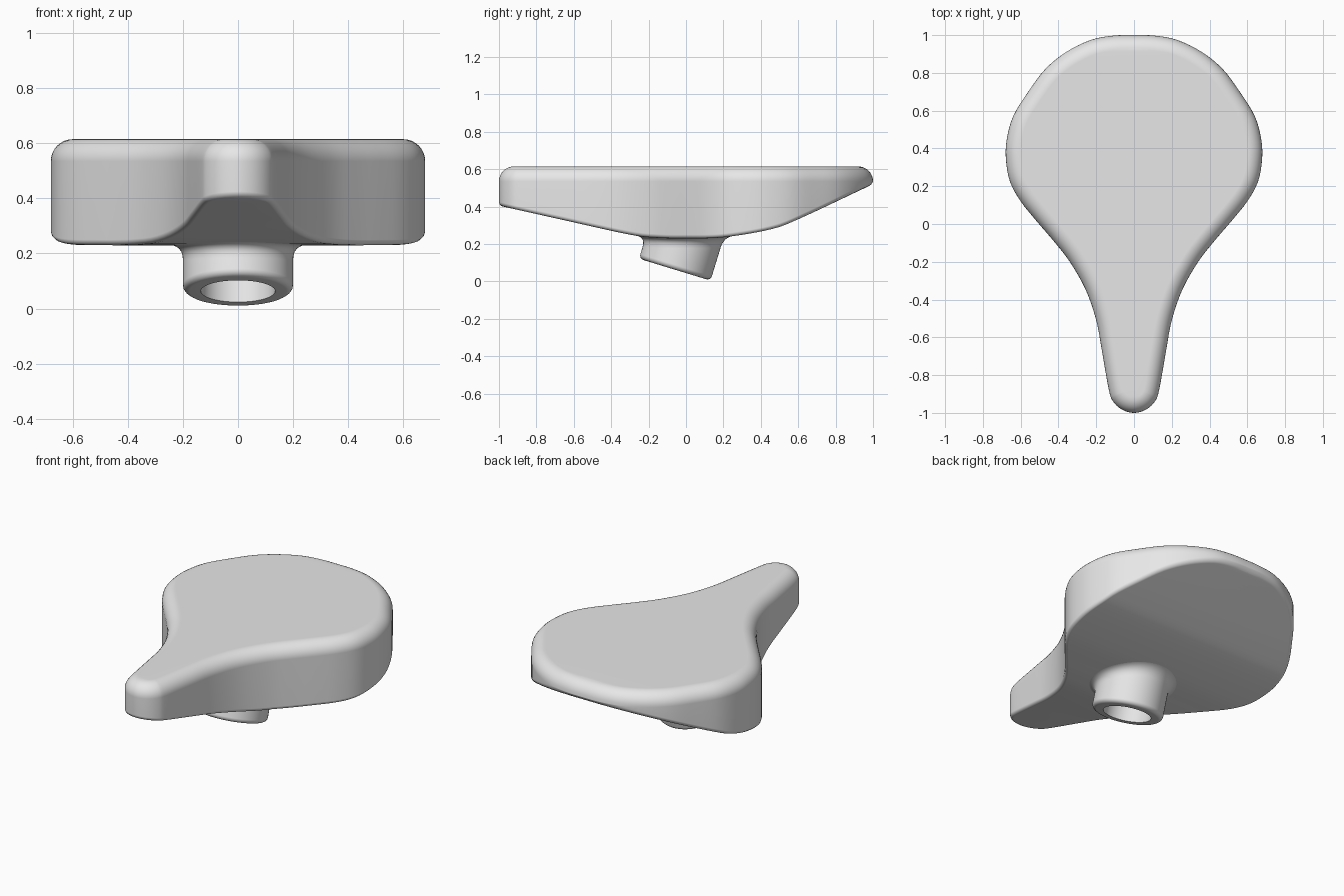
import bpy, bmesh, math
from mathutils import Vector, Matrix

cube = bpy.data.objects.get("Cube")
if cube:
    bpy.data.objects.remove(cube, do_unlink=True)

gray = bpy.data.materials.new("light gray")
gray.use_nodes = True
gray.diffuse_color = (0.8, 0.8, 0.8, 1)
gray.node_tree.nodes["Principled BSDF"].inputs["Base Color"].default_value = gray.diffuse_color


def spline(points, before, after, steps):
    """Smooth curve through the points (Catmull-Rom)."""
    p = [Vector(q) for q in [before] + points + [after]]
    out = []
    for a, b, c, d in zip(p, p[1:], p[2:], p[3:]):
        for k in range(steps):
            t = k / steps
            out.append(0.5 * (2 * b + (c - a) * t + (2 * a - 5 * b + 4 * c - d) * t ** 2
                              + (3 * b - a - 3 * c + d) * t ** 3))
    return out + [p[-2]]


def bridge(bm, rings):
    for a, b in zip(rings, rings[1:]):
        for i in range(len(a)):
            j = (i + 1) % len(a)
            bm.faces.new((a[i], a[j], b[j], b[i]))


def finish(name, bm):
    bmesh.ops.recalc_face_normals(bm, faces=bm.faces)
    mesh = bpy.data.meshes.new(name)
    bm.to_mesh(mesh)
    bm.free()
    mesh.materials.append(gray)
    obj = bpy.data.objects.new(name, mesh)
    bpy.context.collection.objects.link(obj)
    bpy.ops.object.select_all(action="DESELECT")
    obj.select_set(True)
    bpy.context.view_layer.objects.active = obj
    bpy.ops.object.shade_smooth_by_angle(angle=math.radians(40))
    mod = obj.modifiers.new("even shading", "WEIGHTED_NORMAL")
    mod.keep_sharp = True
    return obj


# Underside height along the length
belly = spline([(-1, .405), (-.65, .327), (-.3, .25), (-.15, .233), (0, .23), (.2, .236),
                (.45, .278), (.61, .337), (1, .52)], (-1.35, .48), (1.4, .705), 8)


def under(y):
    y = max(-1, min(.9999, y))
    for a, b in zip(belly, belly[1:]):
        if a.x <= y <= b.x:
            return a.y + (b.y - a.y) * (y - a.x) / (b.x - a.x)
    return belly[-1].y


# Seat pad: teardrop outline, rounded top rim, arched underside
TOP, R_TOP, R_LOW = .615, .08, .02
half = spline([(0, -1), (.065, -.982), (.113, -.936), (.135, -.87), (.17, -.67), (.2, -.51),
               (.255, -.35), (.34, -.2), (.43, -.085), (.52, .02), (.6, .12), (.655, .22),
               (.677, .33), (.675, .44), (.64, .57), (.56, .7), (.47, .82), (.36, .91),
               (.23, .974), (.11, .997), (0, 1)], (-.065, -.982), (-.11, .997), 4)
last = len(half) - 1
normals = []
for i in range(last + 1):
    if i in (0, last):
        normals.append(Vector((0, -1 if i == 0 else 1)))
    else:
        t = (half[i + 1] - half[i - 1]).normalized()
        normals.append(Vector((t.y, -t.x)))


def pad_ring(bm, inset, height):
    side = [p - n * inset for p, n in zip(half, normals)]
    loop = side + [Vector((-p.x, p.y)) for p in side[-2:0:-1]]
    return [bm.verts.new((p.x, p.y, height(p.y))) for p in loop]


def cap(bm, ring):
    for i in range(last):
        corners = (ring[i], ring[i + 1], ring[-(i + 1)], ring[-i])
        bm.faces.new(list(dict.fromkeys(corners)))


bm = bmesh.new()
rings = []
for k in range(4):
    a = math.pi / 2 * (1 - k / 3)
    rings.append(pad_ring(bm, R_LOW * (1 - math.cos(a)),
                          lambda y: min(under(y) + R_LOW * (1 - math.sin(a)), TOP - R_TOP - .002)))
for k in range(9):
    a = math.pi / 2 * k / 8
    rings.append(pad_ring(bm, R_TOP * (1 - math.cos(a)),
                          lambda y: TOP - R_TOP * (1 - math.sin(a))))
bridge(bm, rings)
cap(bm, rings[0])
cap(bm, rings[-1])
finish("seat_pad", bm)

# Post socket: tilted hollow cylinder with a flared joint into the pad
TILT, RADIUS, BORE, FLARE, SIDES = math.radians(17), .2, .135, .055, 64
place = Matrix.Translation((0, -.06, .063)) @ Matrix.Rotation(-TILT, 4, "X")
up = place.to_3x3() @ Vector((0, 0, 1))


def socket_ring(bm, radius, height):
    ring = []
    for i in range(SIDES):
        a = 2 * math.pi * i / SIDES
        ring.append(bm.verts.new(place @ Vector((radius * math.cos(a), radius * math.sin(a), height))))
    return ring


bm = bmesh.new()
rings = [socket_ring(bm, BORE, .2), socket_ring(bm, BORE, 0)]
for k in range(5):
    a = math.pi / 2 * k / 4
    rings.append(socket_ring(bm, RADIUS - .025 * (1 - math.sin(a)), .025 * (1 - math.cos(a))))
flare = [[] for k in range(7)]
for v in rings[-1]:
    corner = v.co + up * ((under(v.co.y) - v.co.z) / up.z)
    corner += up * ((under(corner.y) - corner.z) / up.z)
    start = corner - up * min(FLARE, (corner - v.co).length * .9)
    radial = v.co - place.translation
    out = Vector((radial.x, radial.y, 0)).normalized()
    end = corner + out * FLARE
    end.z = under(end.y) + .002
    for k, ring in enumerate(flare):
        t = k / 6
        ring.append(bm.verts.new(start * (1 - t) ** 2 + corner * 2 * t * (1 - t) + end * t * t))
bridge(bm, rings + flare)
bm.faces.new(rings[0])
finish("post_socket", bm)
